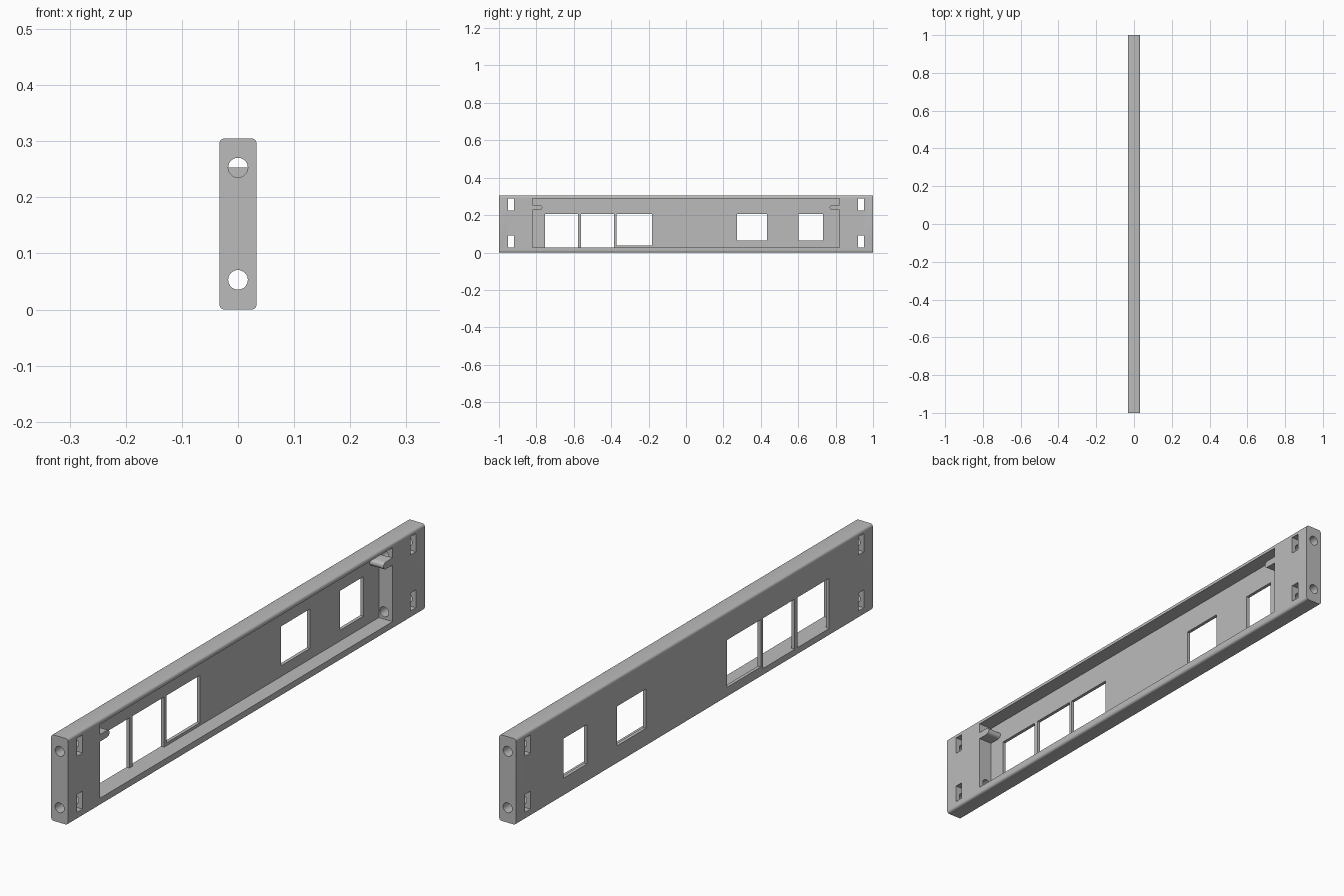
import bpy, bmesh, math
from mathutils import Matrix, Vector

cube = bpy.data.objects.get("Cube")
if cube:
    bpy.data.objects.remove(cube, do_unlink=True)

HALF_X, HEIGHT, WALL = 0.033, 0.305, 0.012
FLOOR_X = -HALF_X + WALL

grey = bpy.data.materials.new("Light grey plastic")
grey.use_nodes = True
colour = (0.5, 0.5, 0.5, 1)
grey.diffuse_color = colour
grey.node_tree.nodes["Principled BSDF"].inputs["Base Color"].default_value = colour


def make_object(name, bm):
    bmesh.ops.recalc_face_normals(bm, faces=bm.faces)
    mesh = bpy.data.meshes.new(name)
    bm.to_mesh(mesh)
    bm.free()
    mesh.materials.append(grey)
    obj = bpy.data.objects.new(name, mesh)
    bpy.context.collection.objects.link(obj)
    return obj


def add_box(bm, x, y, z):
    """Box from three (low, high) ranges."""
    size = Vector((b - a for a, b in (x, y, z)))
    centre = Vector(((a + b) / 2 for a, b in (x, y, z)))
    matrix = Matrix.Translation(centre) @ Matrix.Diagonal(size.to_4d())
    return bmesh.ops.create_cube(bm, size=1, matrix=matrix)["verts"]


# Body: long bar with softened long edges
bm = bmesh.new()
add_box(bm, (-HALF_X, HALF_X), (-1, 1), (0, HEIGHT))
long_edges = [e for e in bm.edges if abs(e.verts[0].co.y - e.verts[1].co.y) > 1]
bmesh.ops.bevel(bm, geom=long_edges, offset=0.009, segments=4, profile=0.5, affect='EDGES')
panel = make_object("panel_housing", bm)

# Recess outline, leaving a rounded clip tab at each end
END, LOW, HIGH = 0.82, 0.027, 0.289
TAB_LOW, TAB_HIGH, TAB_TIP = 0.228, 0.253, 0.768
radius = (TAB_HIGH - TAB_LOW) / 2
tip = []
for i in range(9):
    a = math.pi * (i / 8 - 0.5)
    tip.append((TAB_TIP + radius * (1 - math.cos(a)), (TAB_LOW + TAB_HIGH) / 2 + radius * math.sin(a)))
half = [(END, LOW), (END, TAB_LOW)] + tip + [(END, TAB_HIGH), (END, HIGH)]
outline = half + [(-y, z) for y, z in reversed(half)]
bm = bmesh.new()
face = bm.faces.new([bm.verts.new((FLOOR_X, y, z)) for y, z in outline])
moved = bmesh.ops.extrude_face_region(bm, geom=[face])["geom"]
bmesh.ops.translate(bm, vec=(0.1, 0, 0), verts=[v for v in moved if isinstance(v, bmesh.types.BMVert)])
cutters = [make_object("recess_cutter", bm)]

# Windows through the back wall
bm = bmesh.new()
for y0, y1, z0 in ((-0.755, -0.578, LOW), (-0.562, -0.385, LOW), (-0.372, -0.183, 0.037),
                   (0.272, 0.433, 0.065), (0.602, 0.733, 0.065)):
    add_box(bm, (-0.1, FLOOR_X + 0.01), (y0, y1), (z0, 0.205))
cutters.append(make_object("window_cutter", bm))

# Mounting slots across the ends
bm = bmesh.new()
for side in (-1, 1):
    for z in (0.058, 0.257):
        add_box(bm, (-0.1, 0.1), (side * 0.935 - 0.016, side * 0.935 + 0.016), (z - 0.032, z + 0.032))
cutters.append(make_object("slot_cutter", bm))

# Round screw holes from each end into the recess
bm = bmesh.new()
for side in (-1, 1):
    for z in (0.053, 0.253):
        matrix = Matrix.Translation((0, side * 0.92, z)) @ Matrix.Rotation(math.pi / 2, 4, 'X')
        bmesh.ops.create_cone(bm, cap_ends=True, segments=32, radius1=0.0175, radius2=0.0175,
                              depth=0.202, matrix=matrix)
cutters.append(make_object("screw_hole_cutter", bm))

# Cut everything and tidy up
bpy.context.view_layer.objects.active = panel
panel.select_set(True)
for cutter in cutters:
    cut = panel.modifiers.new(cutter.name, 'BOOLEAN')
    cut.operation, cut.solver, cut.object = 'DIFFERENCE', 'EXACT', cutter
    bpy.ops.object.modifier_apply(modifier=cut.name)
    bpy.data.objects.remove(cutter, do_unlink=True)
bpy.ops.object.shade_smooth_by_angle(angle=math.radians(30))
